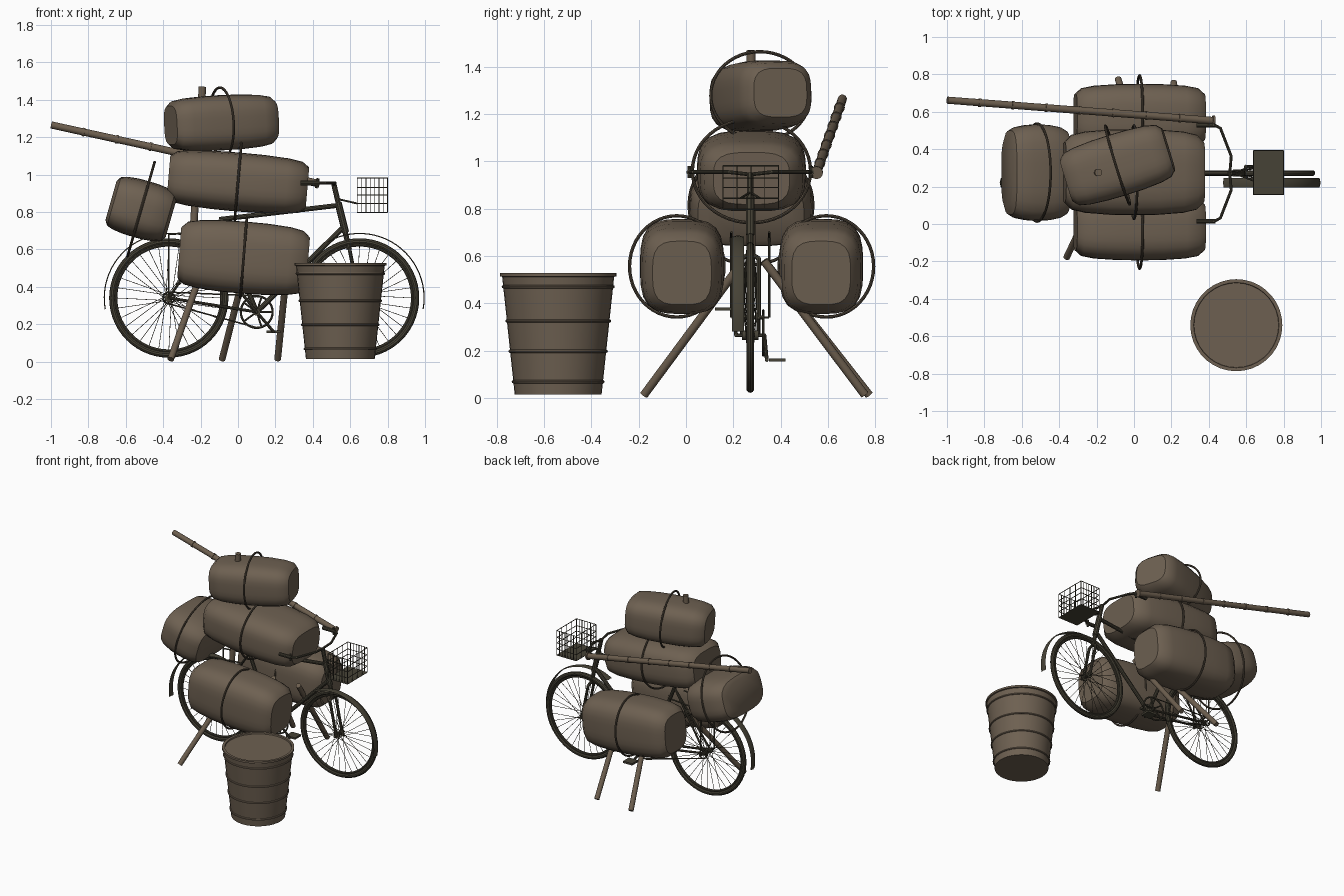
import bpy, bmesh, math
from mathutils import Vector, Matrix, Euler

if "Cube" in bpy.data.objects:
    bpy.data.objects.remove(bpy.data.objects["Cube"])

BY = 0.272  # centre line of the bicycle


def material(name, rgb):
    m = bpy.data.materials.new(name)
    m.diffuse_color = (*rgb, 1)
    m.use_nodes = True
    m.node_tree.nodes["Principled BSDF"].inputs["Base Color"].default_value = m.diffuse_color
    return m


BROWN = material("canvas brown", (0.155, 0.118, 0.083))
WOOD = material("wood brown", (0.15, 0.112, 0.076))
DARK = material("dark olive metal", (0.062, 0.055, 0.037))
ROPE = material("dark rope", (0.085, 0.066, 0.046))


def finish(bm, name, mat, smooth=True):
    bmesh.ops.recalc_face_normals(bm, faces=bm.faces)
    me = bpy.data.meshes.new(name)
    bm.to_mesh(me)
    bm.free()
    me.materials.append(mat)
    ob = bpy.data.objects.new(name, me)
    bpy.context.collection.objects.link(ob)
    if smooth:
        bpy.ops.object.select_all(action='DESELECT')
        ob.select_set(True)
        bpy.context.view_layer.objects.active = ob
        bpy.ops.object.shade_smooth_by_angle(angle=math.radians(35))
    return ob


def rod(bm, a, b, r, r2=None, seg=10):
    a, b = Vector(a), Vector(b)
    q = (b - a).to_track_quat('Z', 'Y').to_matrix().to_4x4()
    bmesh.ops.create_cone(bm, cap_ends=True, segments=seg, radius1=r, radius2=r if r2 is None else r2,
                          depth=(b - a).length, matrix=Matrix.Translation((a + b) / 2) @ q)


def path(bm, pts, r, seg=10):
    for a, b in zip(pts, pts[1:]):
        rod(bm, a, b, r, seg=seg)
        bmesh.ops.create_uvsphere(bm, u_segments=seg, v_segments=6, radius=r, matrix=Matrix.Translation(b))


def skin(bm, rings, cap=False, wrap=False):
    n = len(rings[0])
    for a, b in zip(rings, rings[1:] + (rings[:1] if wrap else [])):
        for i in range(n):
            bm.faces.new((a[i], a[(i + 1) % n], b[(i + 1) % n], b[i]))
    if cap:
        bm.faces.new(rings[0])
        bm.faces.new(rings[-1])


def hoop(bm, M, ry, rz, t, n=48, k=8):
    """Elliptical hoop whose axis is local x."""
    rings = []
    for i in range(n):
        a = 2 * math.pi * i / n
        rings.append([bm.verts.new(M @ Vector((
            t * math.sin(2 * math.pi * j / k),
            (ry + t * math.cos(2 * math.pi * j / k)) * math.cos(a),
            (rz + t * math.cos(2 * math.pi * j / k)) * math.sin(a)))) for j in range(k)])
    skin(bm, rings, wrap=True)


def bag(name, centre, size, rot, rope, shift=0.0):
    """Stuffed sack with a barrel outline, tied with one rope."""
    M = Matrix.Translation(centre) @ Euler(rot).to_matrix().to_4x4()
    bm = bmesh.new()
    half = ((1, .70), (.9, .87), (.7, .945), (.35, .99))
    prof = [(-x, s) for x, s in half] + [(0, 1)] + [(x, s) for x, s in reversed(half)]
    rings = []
    for x, s in prof:
        ring = []
        for i in range(32):
            c, d = math.cos(math.pi * i / 16), math.sin(math.pi * i / 16)
            f = s / 2 * (abs(c) ** 3.4 + abs(d) ** 3.4) ** (-1 / 3.4)
            ring.append(bm.verts.new(M @ Vector((x * size[0] / 2, c * f * size[1], d * f * size[2]))))
        rings.append(ring)
    skin(bm, rings, cap=True)
    finish(bm, name, BROWN)
    bm = bmesh.new()
    hoop(bm, Matrix.Translation((0, shift, 0)) @ M, *rope, 0.007)
    finish(bm, name + "_rope", ROPE)


# Load of sacks
for name, y, s in (("near_side_sack", -0.017, -1), ("far_side_sack", 0.572, 1)):
    bag(name, (0.03, y, 0.556), (0.69, 0.355, 0.385), (0, 0.08, 0), (0.2, 0.215), s * 0.022)
bag("middle_sack", (0, 0.277, 0.96), (0.745, 0.46, 0.315), (0, 0.085, 0), (0.25, 0.22))
bag("top_sack", (-0.088, 0.315, 1.277), (0.57, 0.335, 0.295), (0, -0.05, 0.3), (0.22, 0.188))
bag("rear_sack", (-0.518, 0.275, 0.815), (0.335, 0.515, 0.31), (0, 0.28, 0), (0.262, 0.262))

# Bamboo pole with nodes
bm = bmesh.new()
p0, p1 = Vector((-0.998, 0.662, 1.265)), Vector((0.43, 0.552, 0.952))
rod(bm, p0, p1, 0.019, 0.02, 16)
d = (p1 - p0).normalized()
for i in range(1, 9):
    c = p0.lerp(p1, i / 8 - 0.004)
    rod(bm, c - d * 0.006, c + d * 0.006, 0.023 if i < 8 else 0.027, seg=16)
finish(bm, "bamboo_pole", WOOD)

# Upright post and propping sticks
for name, a, b, r in (
        ("upright_post", (-0.245, 0.275, 0.6), (-0.19, 0.275, 1.47), 0.02),
        ("near_prop", (-0.36, -0.178, 0.012), (-0.165, 0.235, 0.57), 0.018),
        ("far_prop_rear", (-0.085, 0.775, 0.012), (0.06, 0.33, 0.58), 0.018),
        ("far_prop_front", (0.212, 0.757, 0.012), (0.27, 0.33, 0.58), 0.018)):
    bm = bmesh.new()
    rod(bm, a, b, r, seg=14)
    finish(bm, name, WOOD)

# Bucket with raised bands
bm = bmesh.new()
prof = [(0.184, 0.015), (0.237, 0.512), (0.246, 0.514), (0.246, 0.528), (0.228, 0.528), (0.226, 0.518)]
skin(bm, [[bm.verts.new((0.547 + r * math.cos(math.pi * i / 18), -0.541 + r * math.sin(math.pi * i / 18), z))
           for i in range(36)] for r, z in prof], cap=True)
finish(bm, "bucket", BROWN)
bm = bmesh.new()
for z in (0.068, 0.197, 0.325, 0.47):
    r = 0.184 + (z - 0.015) * 0.1066
    hoop(bm, Matrix.Translation((0.547, -0.541, z)) @ Matrix.Rotation(math.pi / 2, 4, 'Y'), r, r, 0.007, 36)
finish(bm, "bucket_bands", BROWN)

# Wheels: tyre, rim, hub, spokes and offset mudguard strip
for name, wx, a0, a1 in (("rear", -0.37, 60, 190), ("front", 0.65, -10, 120)):
    M = Matrix.Translation((wx, BY, 0.34)) @ Matrix.Rotation(math.pi / 2, 4, 'Z')
    bm = bmesh.new()
    hoop(bm, M, 0.303, 0.303, 0.016, 56, 10)
    hoop(bm, M, 0.284, 0.284, 0.009, 56)
    finish(bm, name + "_tyre", DARK)
    bm = bmesh.new()
    rod(bm, (wx, BY - 0.055, 0.34), (wx, BY + 0.055, 0.34), 0.009)
    for s in (-1, 1):
        rod(bm, (wx, BY + s * 0.022, 0.34), (wx, BY + s * 0.03, 0.34), 0.022, seg=16)
    for i in range(32):
        a = math.pi * i / 16
        b = a + (0.9 if i % 4 < 2 else -0.9)
        rod(bm, (wx + 0.018 * math.cos(b), BY + (0.024 if i % 2 else -0.024), 0.34 + 0.018 * math.sin(b)),
            (wx + 0.28 * math.cos(a), BY, 0.34 + 0.28 * math.sin(a)), 0.0017, seg=5)
    finish(bm, name + "_hub_and_spokes", DARK)
    bm = bmesh.new()
    strip = []
    for i in range(25):
        a = math.radians(a0 + (a1 - a0) * i / 24)
        strip.append([bm.verts.new((wx + r * math.cos(a), y, 0.34 + r * math.sin(a)))
                      for y, r in ((0.195, 0.342), (0.22, 0.348), (0.245, 0.342))])
    for p, q in zip(strip, strip[1:]):
        for j in range(2):
            bm.faces.new((p[j], p[j + 1], q[j + 1], q[j]))
    finish(bm, name + "_mudguard", DARK)

# Frame, fork, stays and rear carrier
bm = bmesh.new()
bb, seat = (0.1, BY, 0.265), (-0.1, BY, 0.76)
rod(bm, (0.595, BY, 0.6), (0.512, BY, 0.95), 0.014)
rod(bm, (0.575, BY, 0.69), (0.535, BY, 0.85), 0.019)
rod(bm, seat, (0.535, BY, 0.835), 0.013)
rod(bm, bb, (0.565, BY, 0.72), 0.014)
rod(bm, bb, seat, 0.013)
rod(bm, (0.1, BY - 0.035, 0.265), (0.1, BY + 0.035, 0.265), 0.02, seg=14)
for s in (-1, 1):
    y = BY + s * 0.035
    path(bm, [(0.595, BY, 0.61), (0.598, y, 0.59), (0.65, y, 0.34)], 0.01)
    rod(bm, (0.1, y, 0.265), (-0.37, y, 0.34), 0.008)
    rod(bm, (-0.37, y, 0.34), (-0.1, BY, 0.74), 0.007)
    path(bm, [(-0.37, BY + s * 0.08, 0.34), (-0.37, BY + s * 0.08, 0.68), (-0.12, BY + s * 0.08, 0.7)], 0.005)
    rod(bm, (-0.37, BY, 0.34), (-0.37, BY + s * 0.08, 0.34), 0.005)
finish(bm, "bicycle_frame", DARK)

# Handlebar and grips
bm = bmesh.new()
for s in (-1, 1):
    path(bm, [(0.512, BY, 0.945), (0.52, BY + s * 0.09, 0.955), (0.462, BY + s * 0.24, 0.955),
              (0.43, BY + s * 0.257, 0.955)], 0.008)
    rod(bm, (0.435, BY + s * 0.257, 0.955), (0.335, BY + s * 0.257, 0.955), 0.013)
    rod(bm, (0.425, BY + s * 0.257, 0.93), (0.425, BY + s * 0.257, 0.98), 0.008)
finish(bm, "handlebar", DARK)

# Chainring, chain, cranks and pedals
bm = bmesh.new()
turn = Matrix.Rotation(math.pi / 2, 4, 'Z')
hoop(bm, Matrix.Translation((0.1, BY + 0.055, 0.265)) @ turn, 0.085, 0.085, 0.006, 32)
hoop(bm, Matrix.Translation((-0.37, BY + 0.055, 0.34)) @ turn, 0.03, 0.03, 0.005, 20)
for i in range(5):
    a = math.tau * i / 5
    rod(bm, (0.1, BY + 0.055, 0.265), (0.1 + 0.085 * math.cos(a), BY + 0.055, 0.265 + 0.085 * math.sin(a)), 0.005)
for s in (-1, 1):
    rod(bm, (0.1 + 0.01, BY + 0.055, 0.265 + s * 0.086), (-0.37, BY + 0.055, 0.34 + s * 0.031), 0.004, seg=6)
    e = Vector((0.1 + s * 0.09, BY + s * 0.07, 0.268 - s * 0.108))
    path(bm, [(0.1, BY, 0.265), (0.1, BY + s * 0.06, 0.265), e], 0.008)
    bmesh.ops.create_cube(bm, size=1, matrix=Matrix.Translation(e + Vector((0, s * 0.045, 0)))
                          @ Matrix.Diagonal((0.075, 0.07, 0.014, 1)))
finish(bm, "chain_and_pedals", DARK)

# Wire basket with solid floor
x0, x1, y0, y1, z0, z1 = 0.638, 0.8, 0.157, 0.392, 0.798, 0.982
bm = bmesh.new()
for t in (0, 0.25, 0.5, 0.72, 1):
    z = z0 + (z1 - z0) * t
    for c in (0, 1):
        rod(bm, (x0, (y0, y1)[c], z), (x1, (y0, y1)[c], z), 0.0027, seg=6)
        rod(bm, ((x0, x1)[c], y0, z), ((x0, x1)[c], y1, z), 0.0027, seg=6)
for y in (y0, y1):
    for i in range(8):
        x = x0 + (x1 - x0) * i / 7
        rod(bm, (x, y, z0), (x, y, z1), 0.0024, seg=6)
for x in (x0, x1):
    for i in range(1, 4):
        y = y0 + (y1 - y0) * i / 4
        rod(bm, (x, y, z0), (x, y, z1), 0.002, seg=6)
for s in (-1, 1):
    rod(bm, (0.53, BY, 0.87), (x0, BY + s * 0.04, 0.845), 0.005)
finish(bm, "basket_wires", DARK)
bm = bmesh.new()
bmesh.ops.create_cube(bm, size=1, matrix=Matrix.Translation(((x0 + x1) / 2, (y0 + y1) / 2, z0))
                      @ Matrix.Diagonal((x1 - x0, y1 - y0, 0.005, 1)))
finish(bm, "basket_floor", DARK, False)
